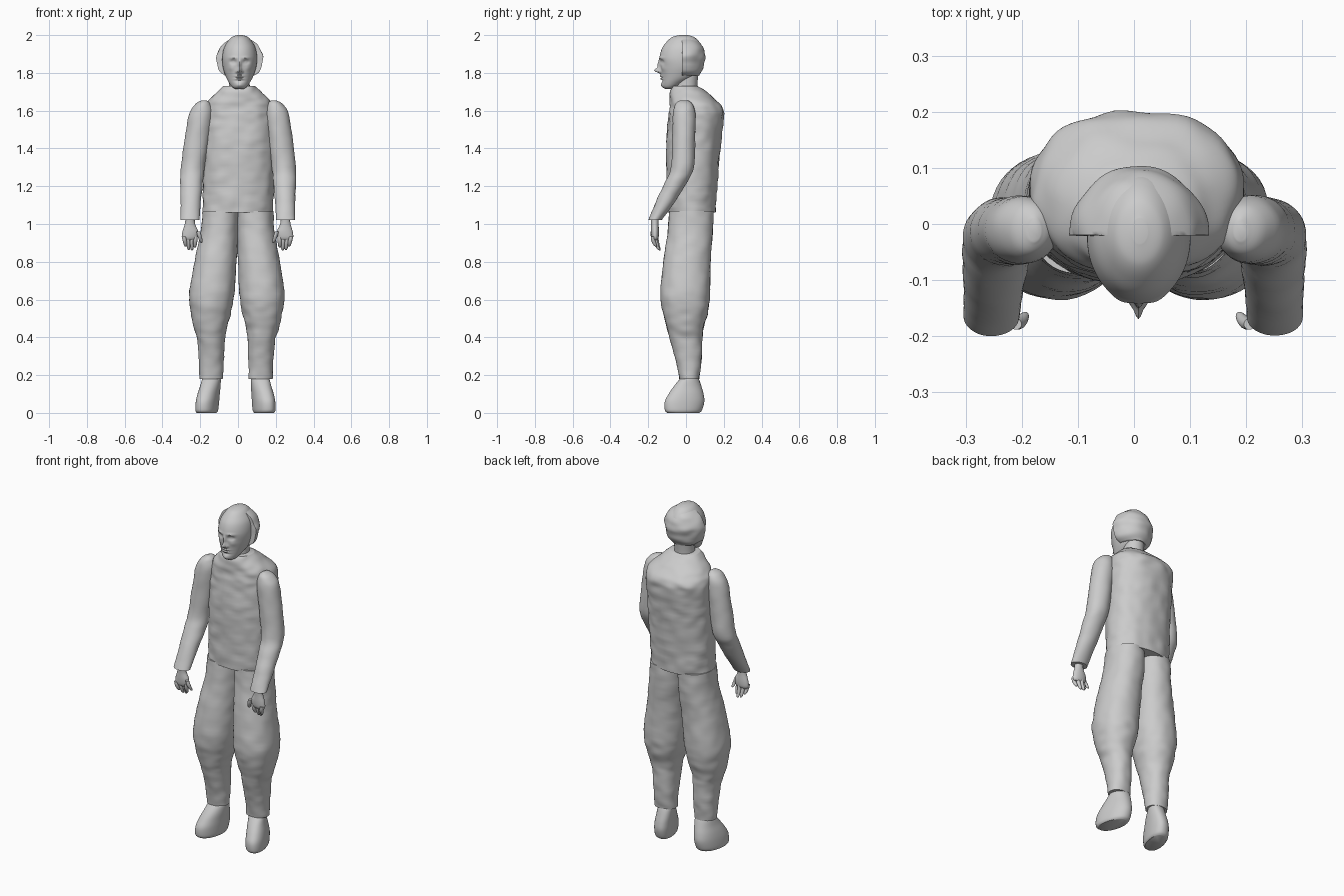
import bpy
import bmesh
import math
from mathutils import Vector, noise

cube = bpy.data.objects.get("Cube")
if cube:
    bpy.data.objects.remove(cube, do_unlink=True)

# One plain grey for the whole figure
grey = bpy.data.materials.new("plain grey")
grey.use_nodes = True
GREY = (0.6, 0.6, 0.6, 1)
grey.diffuse_color = GREY
grey.node_tree.nodes["Principled BSDF"].inputs["Base Color"].default_value = GREY


def smooth_rows(rows, steps):
    """Run a smooth curve through rows of numbers."""
    out = []
    for i in range(len(rows) - 1):
        quad = [rows[max(i - 1, 0)], rows[i], rows[i + 1], rows[min(i + 2, len(rows) - 1)]]
        for s in range(steps):
            t = s / steps
            out.append([b + 0.5 * t * (c - a + t * (2 * a - 5 * b + 4 * c - d + t * (3 * (b - c) + d - a)))
                        for a, b, c, d in zip(*quad)])
    return out + [list(rows[-1])]


def loft(name, rows, side=1, sides=40, steps=5, power=1.0, wrinkle=0.0, edit=None):
    """Skin rings given as height, x from/to, y from/to."""
    bm = bmesh.new()
    rings = []
    for z, x0, x1, y0, y1 in smooth_rows(rows, steps):
        ring = []
        for k in range(sides):
            a = 2 * math.pi * k / sides
            c, s = math.cos(a), math.sin(a)
            c = math.copysign(abs(c) ** power, c)
            s = math.copysign(abs(s) ** power, s)
            p = Vector(((x0 + x1 + (x1 - x0) * c) / 2, (y0 + y1 + (y1 - y0) * s) / 2, z))
            if edit:
                p = edit(p)
            p.x *= side
            if wrinkle:
                n = noise.noise(Vector((p.x * 16, p.y * 16, p.z * 24)))
                p += Vector((c * side, s, 0)) * n * wrinkle
            p.x += 0.012 * (z - 1.15)  # slight lean of the whole body
            ring.append(bm.verts.new(p))
        rings.append(ring)
    for low, high in zip(rings, rings[1:]):
        for k in range(sides):
            j = (k + 1) % sides
            bm.faces.new((low[k], low[j], high[j], high[k]))
    bm.faces.new(rings[0])
    bm.faces.new(rings[-1])
    bmesh.ops.recalc_face_normals(bm, faces=bm.faces)
    mesh = bpy.data.meshes.new(name)
    bm.to_mesh(mesh)
    bm.free()
    mesh.materials.append(grey)
    obj = bpy.data.objects.new(name, mesh)
    bpy.context.collection.objects.link(obj)
    bpy.ops.object.select_all(action="DESELECT")
    obj.select_set(True)
    bpy.context.view_layer.objects.active = obj
    bpy.ops.object.shade_smooth_by_angle(angle=math.radians(50))
    return obj


def even(rows):
    """Rows of height, half width, y from/to, centred on x."""
    return [(z, -w, w, a, b) for z, w, a, b in rows]


# Jacket body with sloping shoulders
loft("jacket", even([
    (1.06, .185, -.1, .155), (1.2, .187, -.102, .165), (1.4, .188, -.105, .182),
    (1.55, .19, -.095, .198), (1.61, .187, -.09, .198), (1.65, .168, -.088, .165),
    (1.7, .115, -.085, .11), (1.73, .085, -.07, .065)]),
    sides=72, steps=9, power=.88, wrinkle=.006)

# Neck
loft("neck", even([(1.68, .06, -.06, .06), (1.74, .055, -.055, .06), (1.82, .055, -.06, .07)]))

# Face relief: x, z, x spread, z spread, height
FEATURES = [
    (0, 1.812, .011, .013, .032), (0, 1.84, .008, .025, .014),
    (.014, 1.806, .007, .007, .009), (.034, 1.858, .016, .01, -.014),
    (.034, 1.857, .009, .005, .007), (.034, 1.88, .022, .006, .005),
    (0, 1.783, .02, .0045, .009), (0, 1.769, .016, .0045, .008),
    (0, 1.776, .024, .003, -.005), (0, 1.758, .025, .006, -.005),
    (0, 1.735, .02, .012, .007), (.045, 1.825, .015, .015, .004)]


def sculpt_face(p):
    if p.y < -.03:
        push = 0
        for x, z, sx, sz, h in FEATURES:
            push += h * math.exp(-((abs(p.x) - x) / sx) ** 2 - ((p.z - z) / sz) ** 2)
        p.y -= push
    return p


loft("head", even([
    (1.715, .022, -.11, -.07), (1.725, .038, -.122, -.045), (1.745, .053, -.127, -.01),
    (1.78, .072, -.13, .05), (1.83, .088, -.135, .083), (1.88, .092, -.14, .09),
    (1.93, .084, -.127, .09), (1.965, .065, -.102, .07), (1.99, .042, -.072, .042),
    (2.0, .014, -.035, .01)]),
    sides=128, steps=9, edit=sculpt_face)


# Half dome of hair behind the face
def cut_front(p):
    p.y = max(p.y, -.02)
    return p


loft("hair", even([
    (1.785, .075, -.09, .07), (1.81, .105, -.13, .085), (1.86, .122, -.14, .098),
    (1.9, .12, -.14, .1), (1.95, .092, -.11, .083), (1.985, .04, -.06, .04)]),
    sides=64, steps=7, wrinkle=.006, edit=cut_front)


# Shoes turn outward toward the toe
def toe_out(p):
    p.x -= .2 * p.y
    return p


for side, word in ((1, "left"), (-1, "right")):
    # Sleeve, bent at the elbow
    loft(word + "_sleeve", [
        (1.655, .172, .195, -.03, .01), (1.635, .15, .232, -.055, .035),
        (1.58, .138, .264, -.07, .05), (1.45, .155, .286, -.072, .048),
        (1.3, .178, .304, -.08, .043), (1.22, .187, .306, -.112, .005),
        (1.12, .196, .303, -.158, -.057), (1.02, .202, .302, -.2, -.13)],
        side, wrinkle=.003)

    # Baggy trouser leg gathered below the knee
    loft(word + "_trouser_leg", [
        (1.07, -.004, .187, -.09, .145), (.95, -.004, .197, -.098, .142),
        (.8, .004, .226, -.12, .13), (.63, .013, .252, -.135, .127),
        (.53, .03, .242, -.122, .115), (.45, .05, .226, -.1, .092),
        (.39, .06, .206, -.085, .087), (.28, .064, .198, -.055, .082),
        (.18, .068, .193, -.035, .07)],
        side, sides=48, steps=7, power=.92, wrinkle=.004)

    # Shoe
    loft(word + "_shoe", [
        (0, .1, .198, -.1, .07), (.015, .093, .205, -.112, .085),
        (.06, .09, .204, -.112, .097), (.1, .088, .198, -.092, .093),
        (.14, .085, .188, -.065, .082), (.18, .085, .18, -.032, .068),
        (.2, .095, .17, -.01, .055)],
        side, steps=5, power=.9, edit=toe_out)

    # Hand: palm, four fingers and a thumb
    loft(word + "_palm", [
        (1.04, .227, .275, -.188, -.145), (1.0, .225, .28, -.185, -.145),
        (.96, .208, .292, -.185, -.143), (.93, .212, .295, -.182, -.145),
        (.915, .225, .287, -.175, -.152)], side, sides=24)
    digits = [("index_finger", .222, .225, .875), ("middle_finger", .243, .24, .86),
              ("ring_finger", .264, .257, .862), ("little_finger", .284, .273, .88),
              ("thumb", .208, .19, .9)]
    for i, (digit, top_x, tip_x, tip_z) in enumerate(digits):
        top_z = .96 if digit == "thumb" else .935
        rows = []
        for t, r in ((0, .01), (.4, .011), (.8, .009), (.95, .006), (1, .002)):
            x = top_x + (tip_x - top_x) * t
            y = -.168 + .012 * math.sin(i * 1.3) + .018 * t * t
            rows.append((top_z + (tip_z - top_z) * t, x - r, x + r, y - r, y + r))
        loft(word + "_" + digit, rows, side, sides=14, steps=3)
